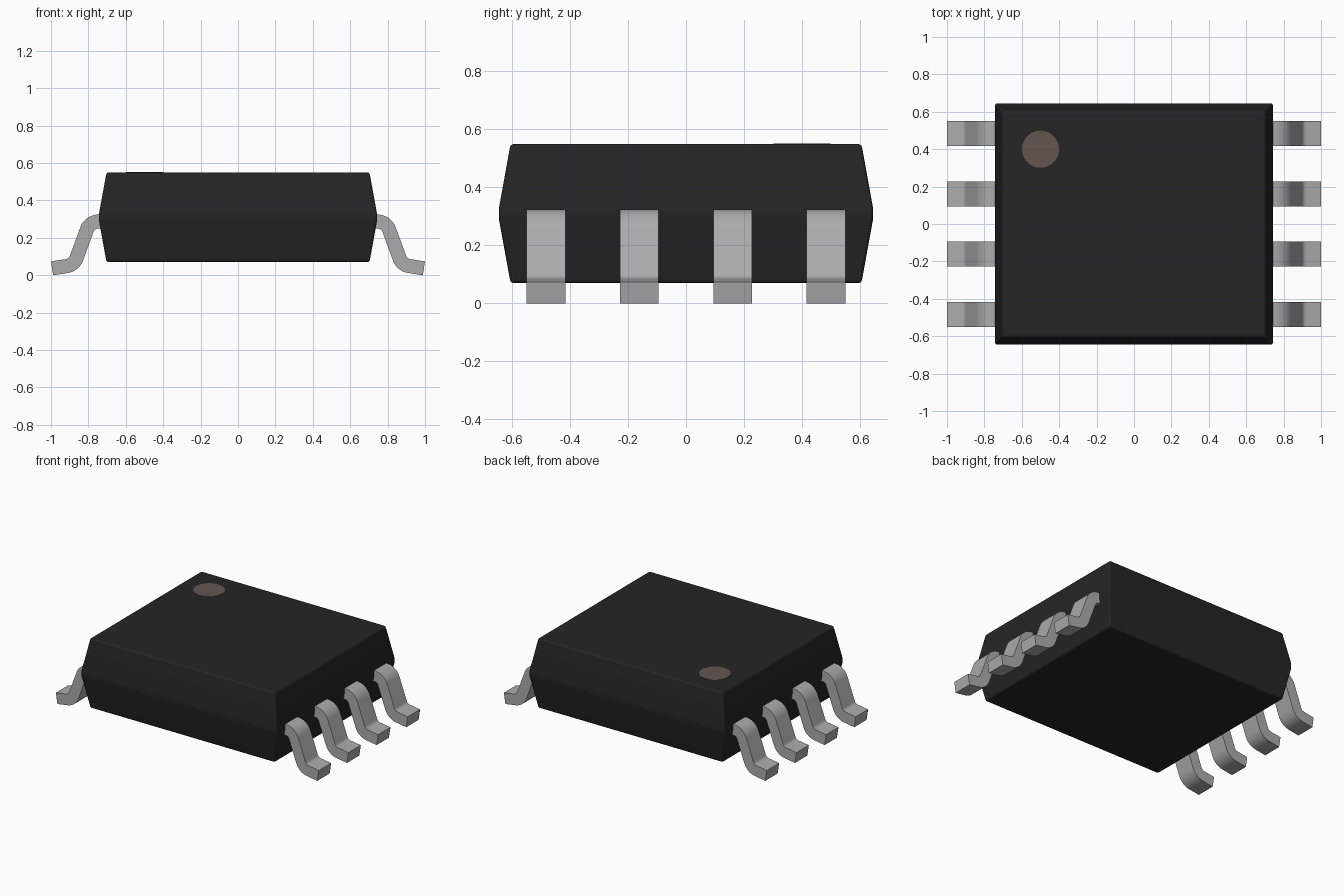
import bpy, bmesh, math
from mathutils import Vector

if "Cube" in bpy.data.objects:
    bpy.data.objects.remove(bpy.data.objects["Cube"], do_unlink=True)


def material(name, rgb):
    m = bpy.data.materials.new(name)
    m.use_nodes = True
    m.diffuse_color = (*rgb, 1)
    bsdf = m.node_tree.nodes["Principled BSDF"]
    bsdf.inputs["Base Color"].default_value = (*rgb, 1)
    bsdf.inputs["Roughness"].default_value = 0.6
    return m


BLACK = material("black plastic", (0.018, 0.018, 0.018))
METAL = material("grey metal", (0.41, 0.41, 0.41))
BROWN = material("brown mark", (0.125, 0.09, 0.078))


def finish(name, bm, mat, angle=35):
    bmesh.ops.recalc_face_normals(bm, faces=bm.faces[:])
    me = bpy.data.meshes.new(name)
    bm.to_mesh(me)
    bm.free()
    me.materials.append(mat)
    ob = bpy.data.objects.new(name, me)
    bpy.context.collection.objects.link(ob)
    bpy.ops.object.select_all(action='DESELECT')
    ob.select_set(True)
    bpy.context.view_layer.objects.active = ob
    bpy.ops.object.shade_smooth_by_angle(angle=math.radians(angle))
    return ob


# Moulded body: stacked rectangular rings with a narrow belt, rounded edges
bm = bmesh.new()
rings = []
for hx, hy, z in [(0.703, 0.605, 0.07), (0.743, 0.645, 0.29),
                  (0.743, 0.645, 0.33), (0.703, 0.605, 0.55)]:
    rings.append([bm.verts.new((sx * hx, sy * hy, z))
                  for sx, sy in [(-1, -1), (1, -1), (1, 1), (-1, 1)]])
for a, b in zip(rings, rings[1:]):
    for i in range(4):
        j = (i + 1) % 4
        bm.faces.new((a[i], a[j], b[j], b[i]))
bm.faces.new(rings[0][::-1])
bm.faces.new(rings[-1])
bm.normal_update()
hard = [e for e in bm.edges if e.calc_face_angle() > math.radians(30)]
bmesh.ops.bevel(bm, geom=hard, offset=0.012, segments=3, profile=0.5,
                affect='EDGES', clamp_overlap=True)
body = finish("body", bm, BLACK)
body.modifiers.new("weighted normals", 'WEIGHTED_NORMAL').keep_sharp = True

# Round orientation mark on the top face
bm = bmesh.new()
bmesh.ops.create_cone(bm, cap_ends=True, segments=48, radius1=0.099,
                      radius2=0.099, depth=0.004)
mark = finish("corner_mark", bm, BROWN)
mark.location = (-0.5, 0.4, 0.55)


# Gull-wing leads: a centre path with filleted bends, thickened and extruded
def fillet(prev, corner, nxt, radius, steps=8):
    u, v = (prev - corner).normalized(), (nxt - corner).normalized()
    half = u.angle(v) / 2
    centre = corner + (u + v).normalized() * radius / math.sin(half)
    a = corner + u * radius / math.tan(half) - centre
    b = corner + v * radius / math.tan(half) - centre
    return [centre + a.lerp(b, 0.5 + 0.5 * math.tan((2 * i / steps - 1) * (math.pi / 4 - half / 2))
                            / math.tan(math.pi / 4 - half / 2)).normalized() * radius
            for i in range(steps + 1)]


THICK, WIDTH = 0.075, 0.134
p = [Vector(q) for q in [(0.68, 0.287), (0.792, 0.287), (0.877, 0.055), (0.994, 0.0372)]]
path = [p[0]] + fillet(*p[0:3], 0.065) + fillet(*p[1:4], 0.065) + [p[3]]
upper, lower = [], []
for i, c in enumerate(path):
    # Ends and bends both use the averaged direction of the adjoining segments
    t = (path[min(i + 1, len(path) - 1)] - path[max(i - 1, 0)]).normalized()
    n = Vector((-t.y, t.x)) * THICK / 2
    upper.append(c + n)
    lower.append(c - n)


def lead(name, side, y):
    bm = bmesh.new()
    rows = [[bm.verts.new((side * q.x, y + w, q.y))
             for q, w in [(u, -WIDTH / 2), (u, WIDTH / 2), (l, WIDTH / 2), (l, -WIDTH / 2)]]
            for u, l in zip(upper, lower)]
    for a, b in zip(rows, rows[1:]):
        for i in range(4):
            j = (i + 1) % 4
            bm.faces.new((a[i], a[j], b[j], b[i]))
    bm.faces.new(rows[0])
    bm.faces.new(rows[-1])
    finish(name, bm, METAL)


for side, label in [(1, "left"), (-1, "right")]:
    for k in range(4):
        lead(f"lead_{label}_{k + 1}", side, (k - 1.5) * 0.322)
